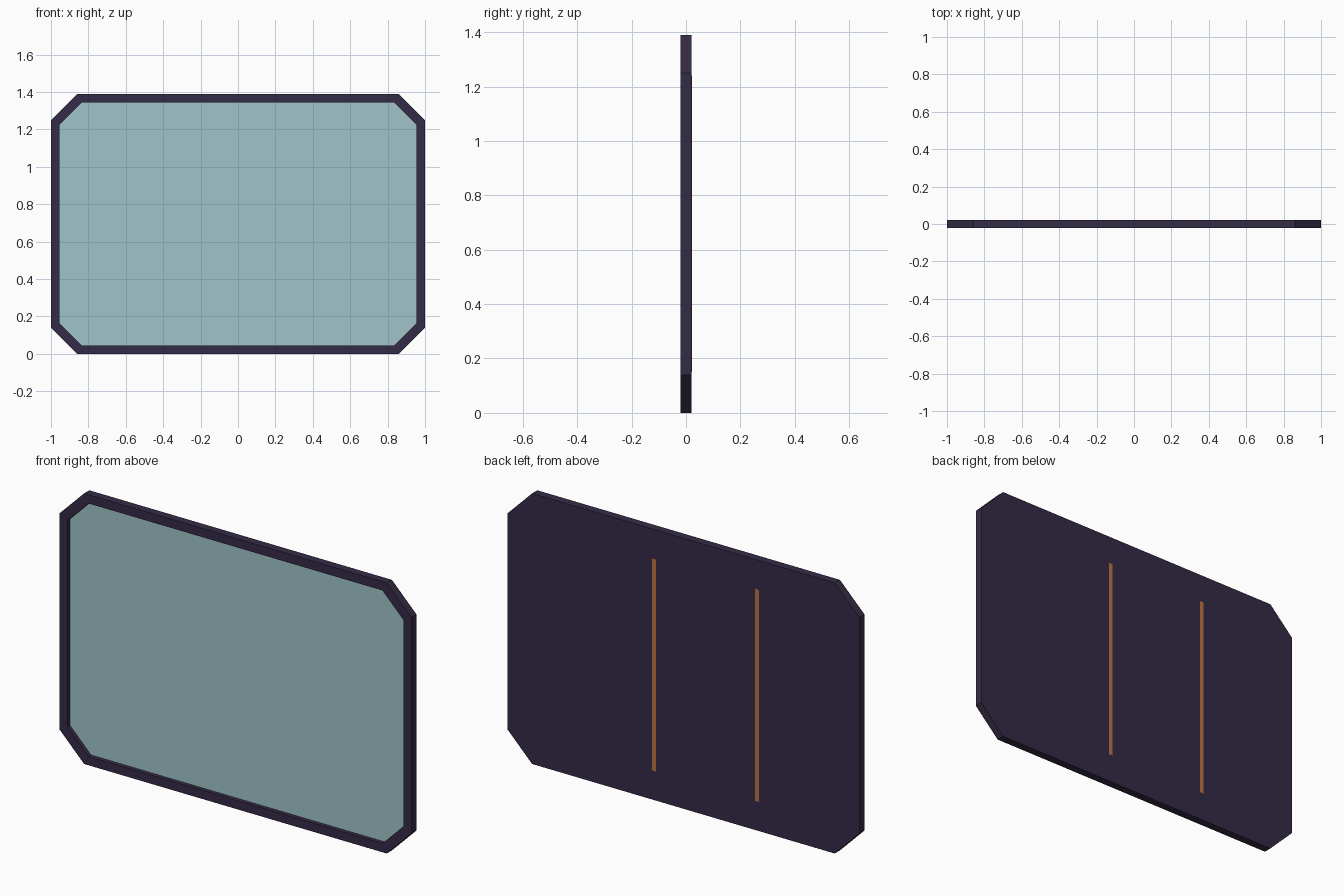
import bpy, bmesh

if "Cube" in bpy.data.objects:
    bpy.data.objects.remove(bpy.data.objects["Cube"])

H = 1.39      # overall height
D = 0.021     # half thickness
FLOOR = 0.0   # y of the recessed screen surface


def material(name, rgb):
    m = bpy.data.materials.new(name)
    m.diffuse_color = (*rgb, 1)
    m.use_nodes = True
    m.node_tree.nodes["Principled BSDF"].inputs["Base Color"].default_value = m.diffuse_color
    return m


FRAME = material("dark plum", (0.036, 0.024, 0.061))
GLASS = material("pale teal", (0.352, 0.558, 0.578))
COPPER = material("copper", (0.50, 0.17, 0.058))


def octagon(inset, chamfer, y):
    """Rectangle outline with cut corners, seen from the front."""
    a, b, c = 1 - inset, H / 2 - inset, chamfer
    quarter = [(a, b - c), (a - c, b)]
    pts = quarter + [(-x, z) for x, z in reversed(quarter)]
    pts += [(-x, -z) for x, z in pts]
    return [(x, y, z + H / 2) for x, z in pts]


def loft(name, loops, mat):
    """Bridge successive outlines and cap both ends."""
    bm = bmesh.new()
    rings = [[bm.verts.new(p) for p in loop] for loop in loops]
    for r, s in zip(rings, rings[1:]):
        n = len(r)
        for i in range(n):
            j = (i + 1) % n
            bm.faces.new((r[i], r[j], s[j], s[i]))
    bm.faces.new(rings[0])
    bm.faces.new(rings[-1])
    bmesh.ops.recalc_face_normals(bm, faces=bm.faces[:])
    me = bpy.data.meshes.new(name)
    bm.to_mesh(me)
    bm.free()
    me.materials.append(mat)
    ob = bpy.data.objects.new(name, me)
    bpy.context.collection.objects.link(ob)
    return ob


# Tray: solid back with a raised rim around the front recess
loft("frame", [octagon(0, 0.14, D), octagon(0, 0.14, -D),
               octagon(0.045, 0.12, -D), octagon(0.045, 0.12, FLOOR + 0.004)], FRAME)

# Screen panel lying in the recess
loft("screen", [octagon(0.045, 0.12, FLOOR + 0.003),
                octagon(0.045, 0.12, FLOOR)], GLASS)

# Two thin upright strips on the back
for i, x in enumerate((0.167, -0.418)):
    w, z0, z1 = 0.011, 0.15, 1.24
    loops = [[(x - w, y, z0), (x + w, y, z0), (x + w, y, z1), (x - w, y, z1)]
             for y in (D - 0.002, D + 0.001)]
    loft(f"back_strip_{i + 1}", loops, COPPER)
